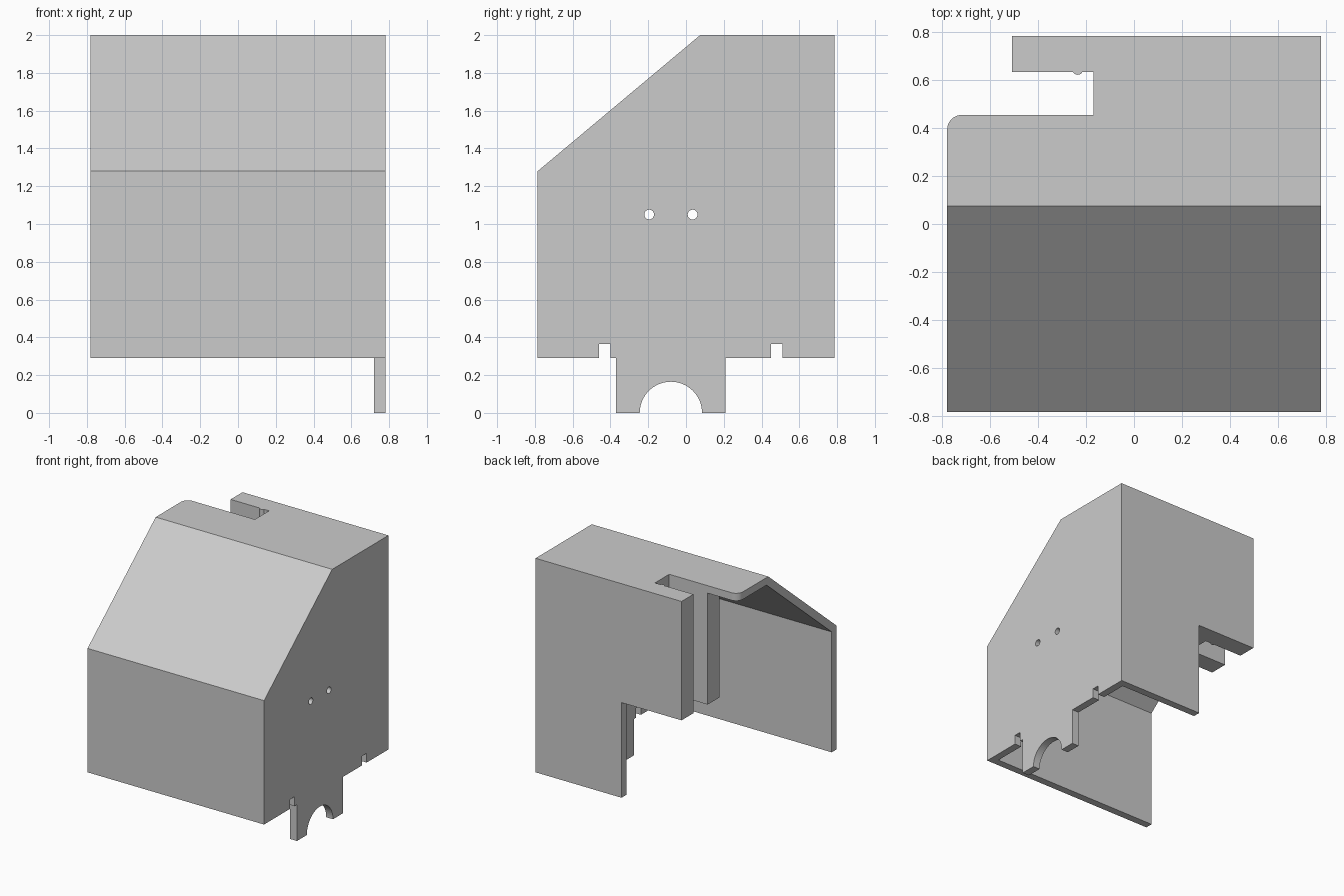
import bpy, bmesh, math
from mathutils import Vector

cube = bpy.data.objects.get("Cube")
if cube:
    bpy.data.objects.remove(cube, do_unlink=True)

# Single flat colour
grey = bpy.data.materials.new("plain_grey")
grey.use_nodes = True
COLOUR = (0.6, 0.6, 0.6, 1)
grey.diffuse_color = COLOUR
grey.node_tree.nodes["Principled BSDF"].inputs["Base Color"].default_value = COLOUR

# Overall dimensions
W, D, T = 0.78, 0.785, 0.06          # half width, half depth, sheet thickness
BASE, TOP, MID = 0.29, 2.0, 1.05     # wall bottom, roof, channel bottom
INNER = W - T                        # inside face of the side wall


def prism(name, outline, axis, lo, hi):
    """Extrude a 2D outline between lo and hi along an axis."""
    place = {"x": lambda a, b, d: (d, a, b),
             "y": lambda a, b, d: (a, d, b),
             "z": lambda a, b, d: (a, b, d)}[axis]
    bm = bmesh.new()
    face = bm.faces.new([bm.verts.new(place(a, b, lo)) for a, b in outline])
    ext = bmesh.ops.extrude_face_region(bm, geom=[face])["geom"]
    bmesh.ops.translate(bm, vec=Vector(place(0, 0, hi - lo)),
                        verts=[v for v in ext if isinstance(v, bmesh.types.BMVert)])
    bmesh.ops.recalc_face_normals(bm, faces=bm.faces)
    mesh = bpy.data.meshes.new(name)
    bm.to_mesh(mesh)
    bm.free()
    mesh.materials.append(grey)
    obj = bpy.data.objects.new(name, mesh)
    bpy.context.collection.objects.link(obj)
    return obj


def arc(cx, cy, r, start, end, n):
    angles = [math.radians(start + (end - start) * i / n) for i in range(n + 1)]
    return [(cx + r * math.cos(a), cy + r * math.sin(a)) for a in angles]


def notch(y0, y1):
    return [(y0, BASE), (y0, 0.365), (y1, 0.365), (y1, BASE)]


# Side wall with foot, arch and two slots
side = ([(-D, BASE)] + notch(-0.46, -0.40) + [(-0.37, BASE), (-0.37, 0)]
        + arc(-0.08, 0, 0.165, 180, 0, 32) + [(0.21, 0), (0.21, BASE)]
        + notch(0.45, 0.51) + [(D, BASE), (D, TOP), (0.075, TOP), (-D, 1.28)])
side_wall = prism("left_side_wall", side, "x", INNER, W)

# Two screw holes through the side wall
for i, y in enumerate((-0.195, 0.035)):
    cutter = prism(f"hole_cutter_{i}", arc(y, 1.05, 0.026, 0, 345, 23), "x", 0.6, 0.9)
    cutter.hide_render = True
    cutter.hide_set(True)
    cut = side_wall.modifiers.new("hole", "BOOLEAN")
    cut.operation, cut.solver, cut.object = "DIFFERENCE", "EXACT", cutter

# Bent sheet: front panel and slope
slope = [(-D, BASE), (-D, 1.28), (0.075, TOP), (0.097, TOP), (0.097, TOP - T),
         (T - D, 1.252), (T - D, BASE)]
prism("front_and_slope_panel", slope, "x", -W, INNER)

# Roof with slot and one rounded corner
roof = ([(INNER, 0.097), (INNER, D), (-0.51, D), (-0.51, 0.635), (-0.17, 0.635),
         (-0.17, 0.455)] + arc(-W + T, 0.455 - T, T, 90, 180, 10) + [(-W, 0.097)])
prism("roof_panel", roof, "z", TOP - T, TOP)

# Back wall beside the channel
back = [(0.02, BASE), (INNER, BASE), (INNER, TOP - T), (0.02, TOP - T)]
prism("back_wall", back, "y", D - T, D)

# Vertical U-shaped channel, open to the right
channel = [(0.02, D), (-0.51, D), (-0.51, 0.635), (-0.17, 0.635), (-0.17, 0.455),
           (-0.51, 0.455), (-0.51, 0.305), (0.02, 0.305)]
prism("slot_channel", channel, "z", MID, TOP - T)

# Small detent rib in the channel
prism("channel_rib", arc(-0.235, 0.645, 0.022, 180, 360, 12), "z", MID, TOP)
